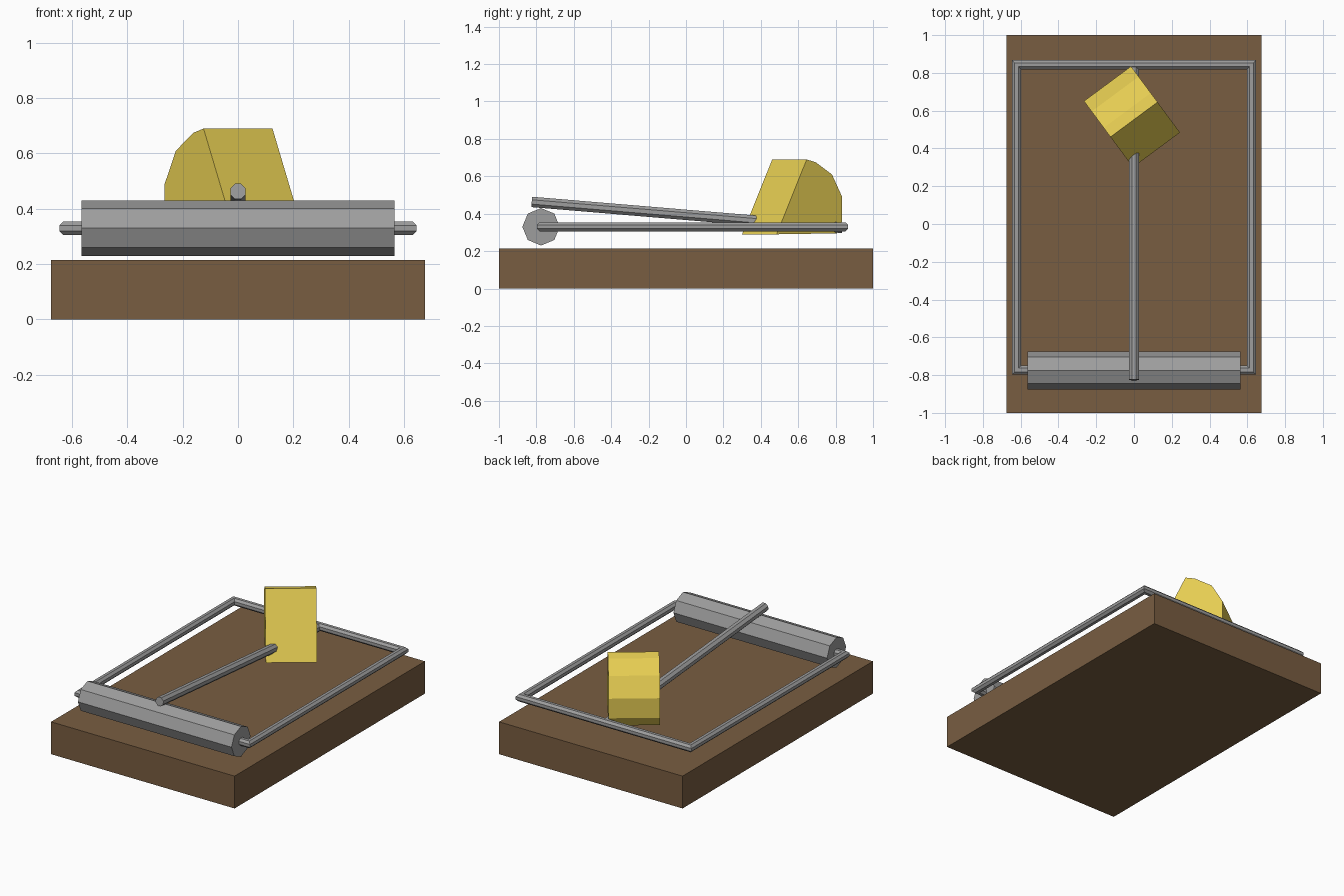
import bpy, bmesh, math
from mathutils import Vector

cube = bpy.data.objects.get("Cube")
if cube:
    bpy.data.objects.remove(cube, do_unlink=True)


def material(name, rgb):
    m = bpy.data.materials.new(name)
    m.use_nodes = True
    colour = (*rgb, 1)
    m.diffuse_color = colour
    bsdf = m.node_tree.nodes["Principled BSDF"]
    bsdf.inputs["Base Color"].default_value = colour
    bsdf.inputs["Roughness"].default_value = 0.7
    return m


wood = material("brown wood", (0.19, 0.11, 0.053))
metal = material("grey metal", (0.34, 0.34, 0.34))
cheese = material("yellow cheese", (0.79, 0.61, 0.085))


def loft(name, rings, mat):
    """Join equal-sized rings of points into a closed solid."""
    bm = bmesh.new()
    loops = [[bm.verts.new(p) for p in ring] for ring in rings]
    n = len(loops[0])
    for a, b in zip(loops, loops[1:]):
        for i in range(n):
            j = (i + 1) % n
            bm.faces.new((a[i], a[j], b[j], b[i]))
    bm.faces.new(loops[0])
    bm.faces.new(loops[-1])
    bmesh.ops.recalc_face_normals(bm, faces=bm.faces)
    mesh = bpy.data.meshes.new(name)
    bm.to_mesh(mesh)
    bm.free()
    mesh.materials.append(mat)
    ob = bpy.data.objects.new(name, mesh)
    bpy.context.collection.objects.link(ob)
    return ob


def rod(name, path, radius, mat, phase=0.0, sides=8):
    """Sweep a polygon along a path, with mitred corners."""
    pts = [Vector(p) for p in path]
    rings = []
    for i, p in enumerate(pts):
        d_in = (p - pts[max(i - 1, 0)]).normalized()
        d_out = (pts[min(i + 1, len(pts) - 1)] - p).normalized()
        tangent = (d_in + d_out).normalized()
        side = tangent.cross(Vector((0, 0, 1))).normalized()
        up = side.cross(tangent)
        mitre = 1 / tangent.dot(d_out if d_out.length else d_in)
        ring = []
        for k in range(sides):
            a = phase + math.tau * k / sides
            ring.append(p + radius * (side * mitre * math.cos(a) + up * math.sin(a)))
        rings.append(ring)
    return loft(name, rings, mat)


# Wooden base board
W, H = 0.675, 0.215
loft("base_board", [[(-W, y, 0), (W, y, 0), (W, y, H), (-W, y, H)] for y in (-1, 1)], wood)

# Octagonal spring roller
rod("spring_roller", [(-0.565, -0.775, 0.33), (0.565, -0.775, 0.33)], 0.1, metal)

# Wire snap frame, ending inside the roller
X, FRONT, BACK, Z = 0.622, -0.773, 0.843, 0.33
rod("snap_frame",
    [(-0.55, FRONT, Z), (-X, FRONT, Z), (-X, BACK, Z),
     (X, BACK, Z), (X, FRONT, Z), (0.55, FRONT, Z)],
    0.026, metal, phase=math.pi / 8)

# Sloping trigger bar
rod("trigger_bar", [(0, -0.825, 0.463), (0, 0.835, 0.324)], 0.03, metal, phase=math.pi / 8)

# Cheese wedge: slanted front, rounded back
profile = [(-0.2, 0.29), (0, 0.69), (0.06, 0.675), (0.168, 0.61),
           (0.236, 0.49), (0.236, 0.36), (0.2, 0.295)]
wedge = loft("cheese_wedge", [[(x, v, z) for v, z in profile] for x in (-0.155, 0.155)], cheese)
wedge.location = (0, 0.553, 0)
wedge.rotation_euler.z = math.radians(36.5)
